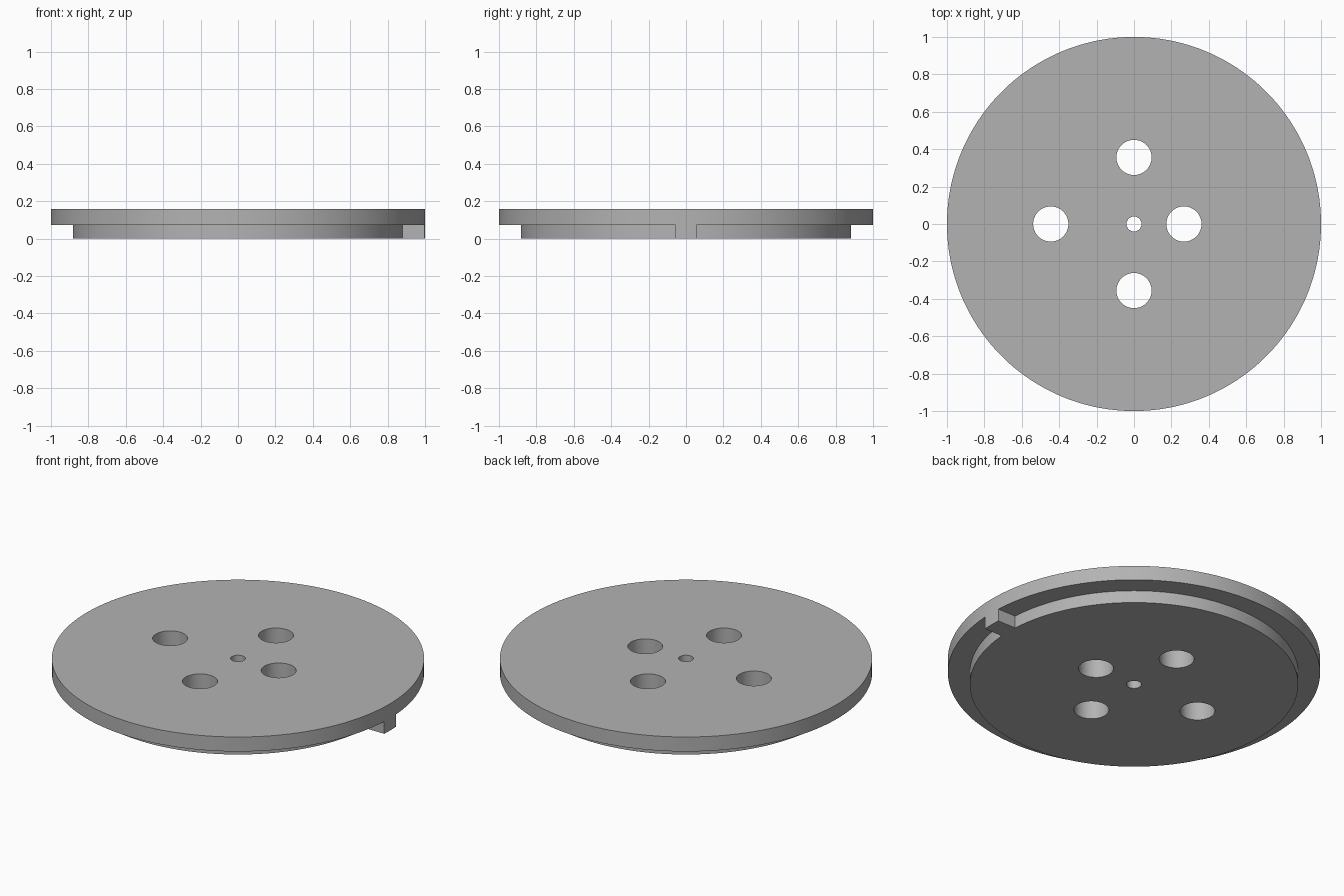
import bpy
from math import radians

cube = bpy.data.objects.get("Cube")
if cube:
    bpy.data.objects.remove(cube, do_unlink=True)

RIM_R, HUB_R = 1.0, 0.882
STEP_Z, TOP_Z = 0.073, 0.159
TAB_W = 0.112
HOLE_R, PIN_R = 0.094, 0.04

grey = bpy.data.materials.new("plain_grey")
grey.use_nodes = True
grey.diffuse_color = (0.45, 0.45, 0.45, 1)
grey.node_tree.nodes["Principled BSDF"].inputs["Base Color"].default_value = (0.45, 0.45, 0.45, 1)


def cylinder(name, radius, z0, z1, x=0, y=0, sides=128):
    bpy.ops.mesh.primitive_cylinder_add(vertices=sides, radius=radius, depth=z1 - z0,
                                        location=(x, y, (z0 + z1) / 2))
    ob = bpy.context.object
    ob.name = name
    ob.data.materials.append(grey)
    return ob


def cut(target, tool):
    """Subtract the tool from the target, then drop the tool."""
    mod = target.modifiers.new("cut", "BOOLEAN")
    mod.operation, mod.solver, mod.object = "DIFFERENCE", "EXACT", tool
    bpy.context.view_layer.objects.active = target
    bpy.ops.object.modifier_apply(modifier=mod.name)
    bpy.data.objects.remove(tool, do_unlink=True)


# Full disc
disc = cylinder("disc_plate", RIM_R, 0, TOP_Z, sides=180)

# Ring-shaped step cutter, with a gap that leaves the locating tab on the left
ring = cylinder("step_cutter", RIM_R + 0.1, -0.1, STEP_Z)
cut(ring, cylinder("hub_core", HUB_R, -0.2, STEP_Z + 0.1, sides=180))
bpy.ops.mesh.primitive_cube_add(size=1, location=(1, 0, 0))
tab_gap = bpy.context.object
tab_gap.scale = (0.5, TAB_W, 0.5)
tab_gap.data.materials.append(grey)
cut(ring, tab_gap)
cut(disc, ring)

# Four large holes and the centre hole
holes = [(0, 0.356, HOLE_R), (0, -0.356, HOLE_R), (-0.445, 0, HOLE_R),
         (0.267, 0, HOLE_R), (0, 0, PIN_R)]
for x, y, r in holes:
    cut(disc, cylinder("hole_cutter", r, -0.1, TOP_Z + 0.1, x, y, 64))

# Smooth round walls, crisp edges
bpy.ops.object.select_all(action="DESELECT")
disc.select_set(True)
bpy.context.view_layer.objects.active = disc
bpy.ops.object.shade_smooth_by_angle(angle=radians(30))
